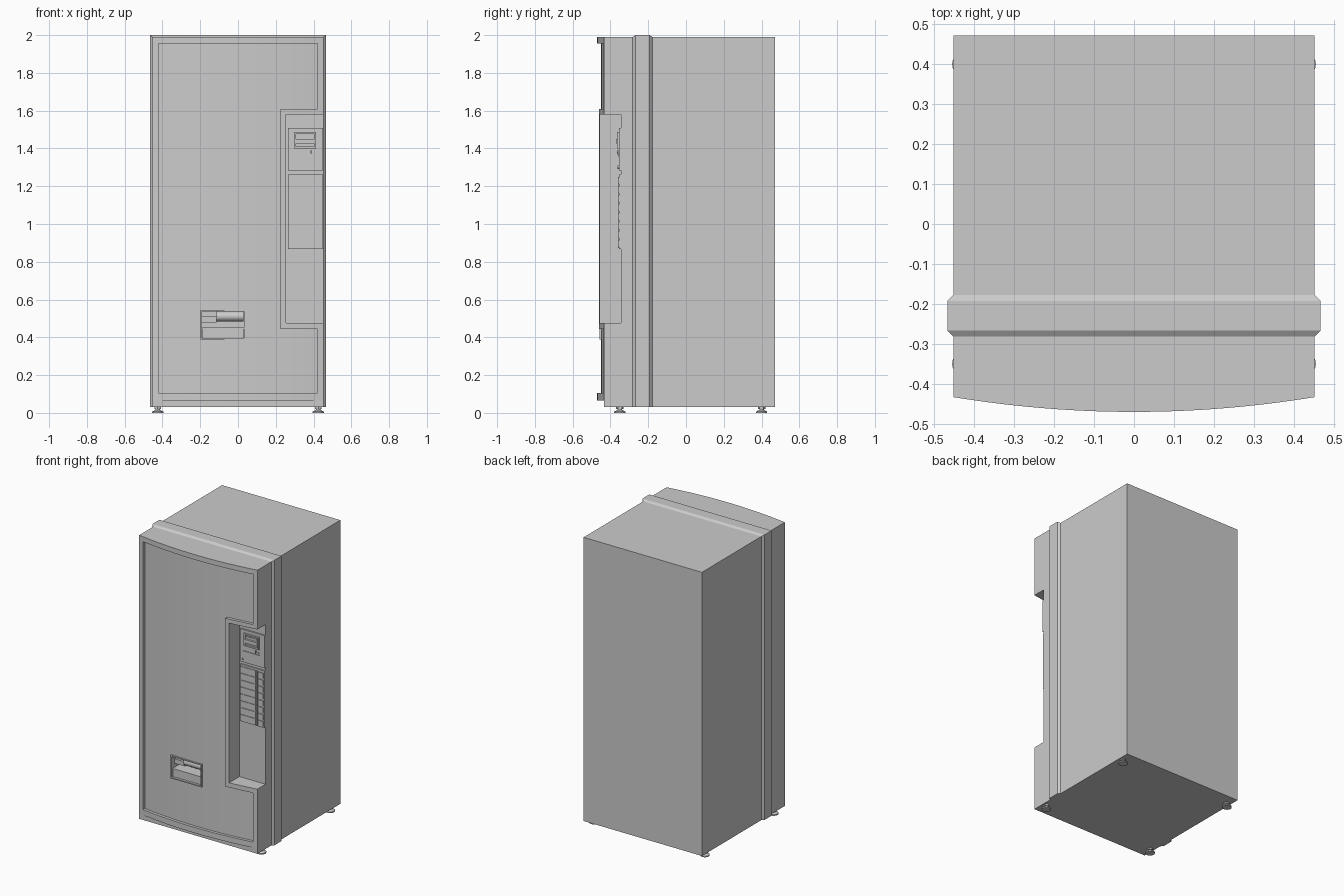
import bpy, bmesh, math

if "Cube" in bpy.data.objects:
    bpy.data.objects.remove(bpy.data.objects["Cube"])

def prism(name, pts, a, b, axis):
    """Extrude a 2D outline: axis 'z' takes (x, y) points, axis 'y' takes (x, z) points."""
    bm = bmesh.new()
    rings = []
    for h in (a, b):
        rings.append([bm.verts.new((p, q, h) if axis == 'z' else (p, h, q)) for p, q in pts])
    n = len(pts)
    bm.faces.new(rings[0])
    bm.faces.new(rings[1])
    for i in range(n):
        j = (i + 1) % n
        bm.faces.new((rings[0][i], rings[0][j], rings[1][j], rings[1][i]))
    return finish(name, bm)

def finish(name, bm):
    bmesh.ops.recalc_face_normals(bm, faces=bm.faces)
    me = bpy.data.meshes.new(name)
    bm.to_mesh(me)
    bm.free()
    ob = bpy.data.objects.new(name, me)
    bpy.context.collection.objects.link(ob)
    return ob

def box(name, x0, x1, y0, y1, z0, z1):
    return prism(name, [(x0, y0), (x1, y0), (x1, y1), (x0, y1)], z0, z1, 'z')

def cut(ob, cutter):
    m = ob.modifiers.new("cut", 'BOOLEAN')
    m.operation, m.solver, m.object = 'DIFFERENCE', 'EXACT', cutter
    bpy.context.view_layer.objects.active = ob
    bpy.ops.object.modifier_apply(modifier=m.name)
    bpy.data.objects.remove(cutter)

def frame(name, x0, x1, y0, y1, z0, z1, t):
    ob = box(name, x0, x1, y0, y1, z0, z1)
    cut(ob, box("hole", x0 + t, x1 - t, y0 - .1, y1 + .1, z0 + t, z1 - t))
    return ob

def smooth(ob, deg=20):
    bpy.ops.object.select_all(action='DESELECT')
    ob.select_set(True)
    bpy.context.view_layer.objects.active = ob
    bpy.ops.object.shade_smooth_by_angle(angle=math.radians(deg))

def cylinder(name, r, loc, depth, axis='z', r2=None, seg=20):
    bpy.ops.mesh.primitive_cone_add(vertices=seg, radius1=r, radius2=r if r2 is None else r2,
                                    depth=depth, location=loc)
    ob = bpy.context.object
    ob.name = name
    ob.rotation_euler = {'z': (0, 0, 0), 'x': (0, math.pi / 2, 0), 'y': (math.pi / 2, 0, 0)}[axis]
    smooth(ob, 40)
    return ob

def bowed(name, hw, off, back, z0, z1, n=28):
    """Slab with a gently bowed front face."""
    xs = [-hw + 2 * hw * i / n for i in range(n + 1)]
    pts = [(x, -.47 + off + .181 * x * x) for x in xs] + [(hw, back), (-hw, back)]
    return prism(name, pts, z0, z1, 'z')

# Main cabinet and flat kick strip under the door
box("cabinet", -.452, .452, -.178, .472, .03, 1.99)
box("kick_strip", -.452, .452, -.433, -.282, .03, .066)

# Chamfered band between cabinet and door
bm = bmesh.new()
loops = []
for y, hw, top in ((-.282, .452, 1.99), (-.267, .467, 2.0), (-.192, .467, 2.0), (-.177, .452, 1.99)):
    loops.append([bm.verts.new(c) for c in
                  ((-hw, y, .03), (hw, y, .03), (hw, y, top), (-hw, y, top))])
for a, b in zip(loops, loops[1:]):
    for i in range(4):
        bm.faces.new((a[i], a[(i + 1) % 4], b[(i + 1) % 4], b[i]))
bm.faces.new(loops[0])
bm.faces.new(loops[-1])
finish("door_band", bm)

# Bowed door with sunken front panel
door = bowed("door", .452, 0, -.281, .066, 1.99)
sunken = prism("sunken", [(-.42, .105), (.42, .105), (.42, .445), (.225, .445), (.225, 1.608),
                          (.42, 1.608), (.42, 1.955), (-.42, 1.955)], -.6, -.3, 'y')
cut(sunken, bowed("core", .5, .02, -.2, 0, 2.1))
cut(door, sunken)
# Control recess, open on the right side, and delivery opening
cut(door, box("recess", .253, .6, -.6, -.345, .477, 1.58))
cut(door, box("opening", -.19, .032, -.6, -.33, .396, .537))
smooth(door, 15)

# Delivery bay: rim, lower flap, roller and side guard
frame("delivery_rim", -.198, .042, -.457, -.44, .388, .546, .008)
box("delivery_flap", -.188, .03, -.443, -.432, .397, .447)
box("delivery_ledge", -.19, .032, -.443, -.36, .445, .452)
cylinder("delivery_roller", .026, (-.042, -.41, .511), .144, 'x', seg=24)
box("delivery_guard", -.19, -.114, -.42, -.34, .478, .51)

# Payment plate with note slot, coin slot, return button
box("payment_plate", .265, .45, -.356, -.343, 1.282, 1.507)
frame("note_bezel", .297, .413, -.364, -.354, 1.4, 1.487, .01)
box("note_lip", .307, .403, -.37, -.354, 1.425, 1.45)
box("note_slot_top", .312, .398, -.36, -.354, 1.455, 1.468)
box("payment_ledge", .285, .413, -.36, -.354, 1.357, 1.362)
box("coin_slot", .385, .391, -.365, -.354, 1.372, 1.388)
cylinder("return_button", .007, (.283, -.357, 1.302), .01, 'y')
cylinder("lock", .006, (.405, -.357, 1.375), .01, 'y')

# Selection plate: eight label strips with a button beside each
box("selection_plate", .265, .45, -.354, -.343, .868, 1.262)
box("label_divider", .39, .399, -.361, -.352, .873, 1.25)
for i in range(8):
    z = .875 + i * .0475
    box(f"label_{i + 1}", .269, .386, -.358, -.352, z, z + .041)
    box(f"button_{i + 1}", .404, .444, -.36, -.352, z + .003, z + .038)

# Levelling feet
for sx in (-1, 1):
    for y in (-.35, .4):
        side = ("left" if sx < 0 else "right") + ("_front" if y < 0 else "_back")
        x = sx * .425
        cylinder(f"foot_pad_{side}", .03, (x, y, .004), .008)
        cylinder(f"foot_cone_{side}", .026, (x, y, .012), .008, r2=.014)
        cylinder(f"foot_stem_{side}", .012, (x, y, .024), .018, seg=12)
        cylinder(f"foot_nut_{side}", .02, (x, y, .026), .009, seg=6)
